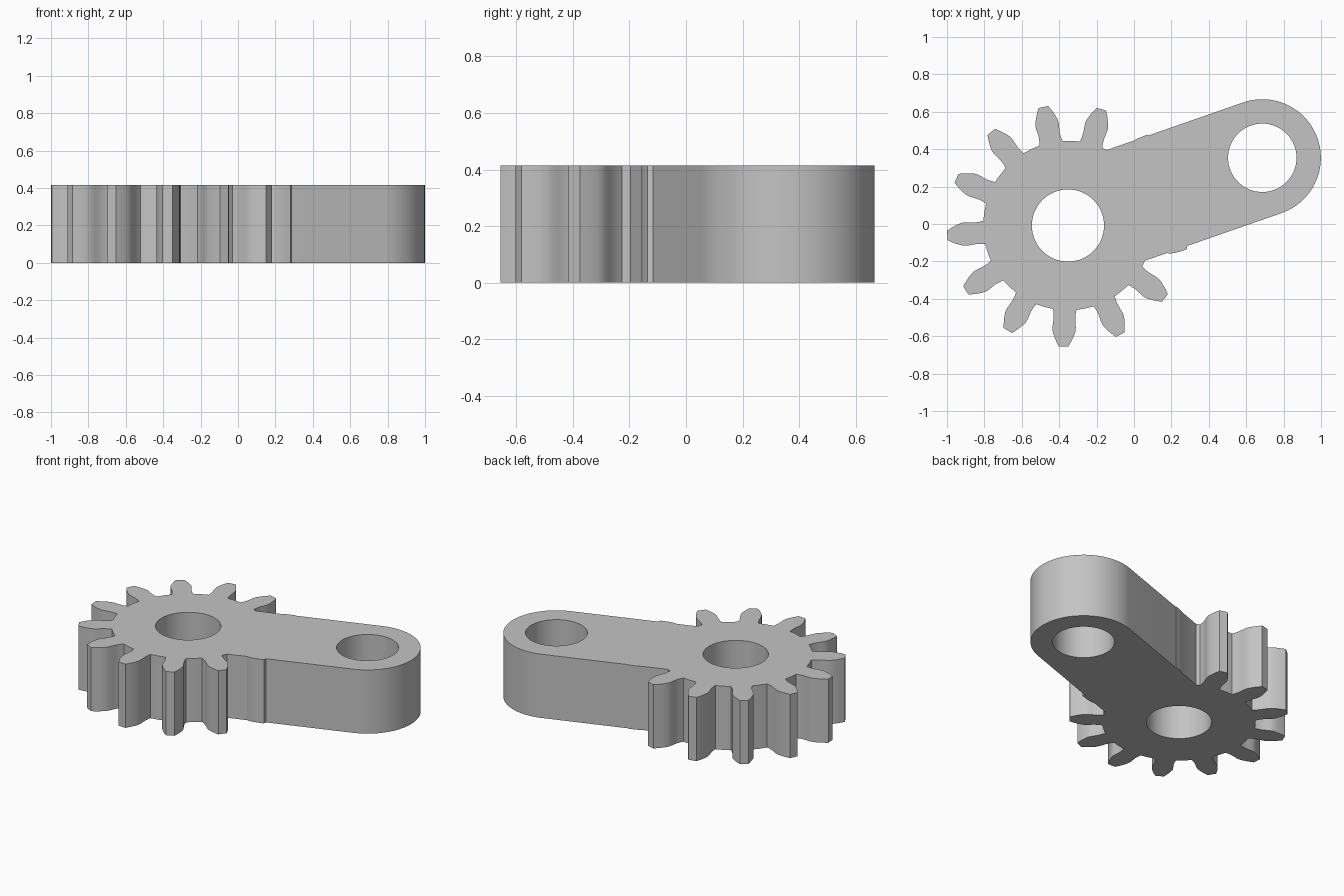
import bpy, bmesh, math
from mathutils import Vector

if "Cube" in bpy.data.objects:
    bpy.data.objects.remove(bpy.data.objects["Cube"])

H = 0.415                         # plate thickness
GEAR = Vector((-0.353, -0.008))   # gear bore centre
PIN = Vector((0.686, 0.354))      # arm hole centre
TEETH = 13
FIRST = math.radians(74)          # direction of first tooth

steel = bpy.data.materials.new("plain grey")
steel.diffuse_color = (0.55, 0.55, 0.55, 1)
steel.use_nodes = True
steel.node_tree.nodes["Principled BSDF"].inputs["Base Color"].default_value = steel.diffuse_color


def prism(name, pts, z0=0.0, z1=H):
    """Extrude a closed outline straight up into a solid."""
    bm = bmesh.new()
    face = bm.faces.new([bm.verts.new((p[0], p[1], z0)) for p in pts])
    top = bmesh.ops.extrude_face_region(bm, geom=[face])["geom"]
    bmesh.ops.translate(bm, vec=(0, 0, z1 - z0),
                        verts=[v for v in top if isinstance(v, bmesh.types.BMVert)])
    bmesh.ops.recalc_face_normals(bm, faces=bm.faces)
    mesh = bpy.data.meshes.new(name)
    bm.to_mesh(mesh)
    bm.free()
    ob = bpy.data.objects.new(name, mesh)
    bpy.context.collection.objects.link(ob)
    mesh.materials.append(steel)
    return ob


def arc(c, r, a0, a1, n):
    return [c + r * Vector((math.cos(a0 + (a1 - a0) * i / n),
                            math.sin(a0 + (a1 - a0) * i / n))) for i in range(n + 1)]


# Gear outline: (radius along tooth, half width) from root to tip
flank = [(0.449, 0.0625), (0.470, 0.0590), (0.495, 0.0575), (0.520, 0.0600),
         (0.545, 0.0625), (0.565, 0.0615), (0.588, 0.0540), (0.610, 0.0450),
         (0.630, 0.0350), (0.647, 0.0260)]
side = [(r, -w) for r, w in flank] + [(r, w) for r, w in reversed(flank)]
outline = []
for k in range(TEETH):
    a = FIRST + k * math.tau / TEETH
    d, n = Vector((math.cos(a), math.sin(a))), Vector((-math.sin(a), math.cos(a)))
    outline += [GEAR + d * r + n * w for r, w in side]
    outline.append(GEAR + 0.453 * Vector((math.cos(a + math.pi / TEETH),
                                          math.sin(a + math.pi / TEETH))))
gear = prism("gear_with_arm", outline)

# Arm: straight bar from the gear centre ending in a round eye
axis = PIN - GEAR
ang = math.atan2(axis.y, axis.x)
perp = Vector((-axis.y, axis.x)).normalized() * 0.313
arm = prism("arm_helper", [GEAR + perp, GEAR - perp]
            + arc(PIN, 0.313, ang - math.pi / 2, ang + math.pi / 2, 48))

# Round bores through gear and arm
bores = [prism(name, arc(c, r, 0, math.tau, 64)[:-1], -0.1, H + 0.1)
         for name, c, r in (("gear_bore_cutter", GEAR, 0.193),
                            ("arm_bore_cutter", PIN, 0.183))]

# Join the parts and cut the bores
for tool, op in [(arm, 'UNION')] + [(b, 'DIFFERENCE') for b in bores]:
    m = gear.modifiers.new(tool.name, 'BOOLEAN')
    m.object, m.operation, m.solver = tool, op, 'EXACT'
    tool.hide_render = True
bpy.context.view_layer.objects.active = gear
gear.select_set(True)
for m in list(gear.modifiers):
    bpy.ops.object.modifier_apply(modifier=m.name)
for tool in [arm] + bores:
    bpy.data.objects.remove(tool)

# Smooth walls, sharp rims
bpy.ops.object.select_all(action='DESELECT')
gear.select_set(True)
bpy.ops.object.shade_smooth_by_angle(angle=math.radians(28))
